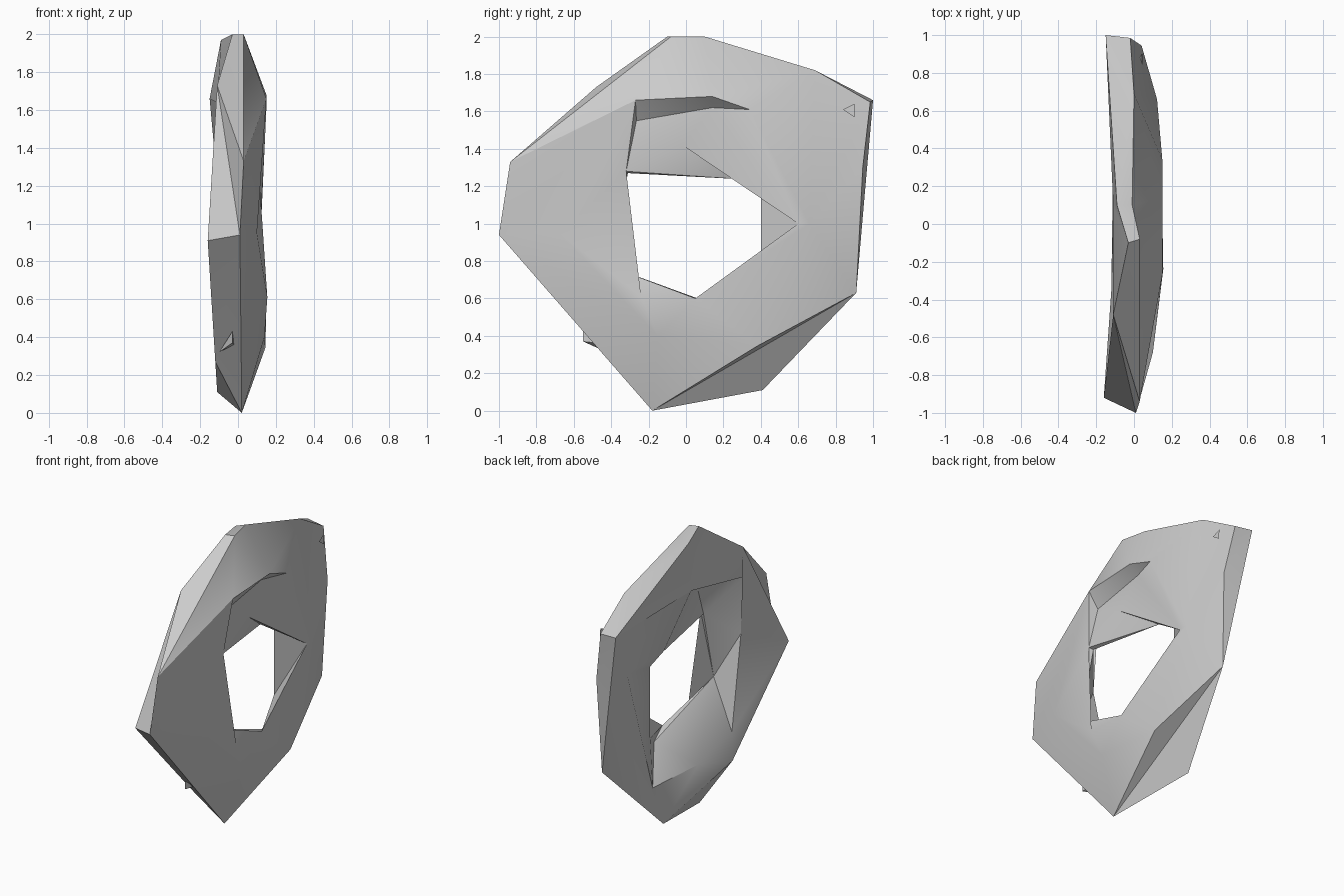
import bpy
import bmesh
import math
from mathutils import Vector

default_cube = bpy.data.objects.get("Cube")
if default_cube:
    bpy.data.objects.remove(default_cube, do_unlink=True)

HUB_Y, HUB_Z = 0.05, 1.0


def make_material(name, colour):
    material = bpy.data.materials.new(name)
    material.use_nodes = True
    material.diffuse_color = colour
    shader = next(node for node in material.node_tree.nodes if node.type == 'BSDF_PRINCIPLED')
    shader.inputs["Base Color"].default_value = colour
    return material


def angle_around_hub(vert):
    return math.atan2(vert.co.z - HUB_Z, vert.co.y - HUB_Y) % math.tau


def make_loop(mesh, points):
    """Add the points as vertices, ordered by angle around the hub."""
    return sorted((mesh.verts.new(point) for point in points), key=angle_around_hub)


def bridge(mesh, first, second):
    """Zip two closed loops of different counts together with triangles."""
    count_first, count_second = len(first), len(second)
    i = j = 0
    while i < count_first or j < count_second:
        next_first = angle_around_hub(first[(i + 1) % count_first])
        next_second = angle_around_hub(second[(j + 1) % count_second])
        if i + 1 >= count_first:
            next_first += math.tau
        if j + 1 >= count_second:
            next_second += math.tau
        a, b = first[i % count_first], second[j % count_second]
        if j >= count_second or (i < count_first and next_first <= next_second):
            mesh.faces.new((a, first[(i + 1) % count_first], b))
            i += 1
        else:
            mesh.faces.new((a, second[(j + 1) % count_second], b))
            j += 1


def finish(mesh, name, material, smooth_angle):
    bmesh.ops.remove_doubles(mesh, verts=mesh.verts[:], dist=0.0005)
    bmesh.ops.recalc_face_normals(mesh, faces=mesh.faces[:])
    data = bpy.data.meshes.new(name)
    mesh.to_mesh(data)
    mesh.free()
    data.materials.append(material)
    part = bpy.data.objects.new(name, data)
    bpy.context.collection.objects.link(part)
    bpy.ops.object.select_all(action='DESELECT')
    part.select_set(True)
    bpy.context.view_layer.objects.active = part
    bpy.ops.object.shade_smooth_by_angle(angle=math.radians(smooth_angle))
    return part


def make_chip(name, corners, tip, material):
    """A small three-sided splinter on the surface."""
    mesh = bmesh.new()
    verts = [mesh.verts.new(Vector(corner)) for corner in (*corners, tip)]
    for skipped in verts:
        mesh.faces.new([vert for vert in verts if vert is not skipped])
    return finish(mesh, name, material, 10)


grey = make_material("plain grey", (0.6, 0.6, 0.6, 1.0))

# Outer rim edge on the left side
left_rim = [(.01, -1, .94), (.03, -.94, 1.33), (.03, -.08, 2), (-.01, .1, 2), (0, .69, 1.82),
            (-.02, .985, 1.65), (.04, .945, 1.3), (.02, .91, .63), (.02, -.18, 0)]

# Raised crest of the left sidewall
left_crest = [(.1, -.68, .95), (.15, -.27, 1.66), (.15, .14, 1.68), (.15, .34, 1.61),
              (.122, .66, 1), (.145, .38, .345), (.14, -.15, .4)]

# Opening on the left side; its upper edge is set back to form a notch under the crest
opening_sides = [(.11, -.32, 1.28), (.12, .6, 1), (.15, .05, .6), (.155, -.24, .61)]
left_notch = opening_sides + [(.08, -.265, 1.55), (.085, .14, 1.62)]
left_opening = opening_sides + [(.1, -.02, 1.42)]

# Back of the opening, undercut at the front, with a hollow above it
right_opening = [(.08, -.31, 1.27), (0, .25, 1.24), (0, .4, 1.19), (0, .4, .68),
                 (.11, .2, .55), (.085, -.43, .78)]
right_hollow = right_opening + [(.05, -.2, 1.5)]

# Crest of the dished right sidewall, and its outer rim edge
right_crest = [(-.08, -.5, 1.1), (-.08, -.53, 1.49), (-.11, .1, 1.64), (-.12, .46, 1.65),
               (-.12, .83, 1.33), (-.11, .53, .41), (-.11, .02, .38), (-.1, -.37, .46)]
right_rim = [(-.16, -.92, .91), (-.11, -.48, 1.73), (-.03, -.1, 2), (-.09, .1, 1.97),
             (-.15, 1, 1.66), (-.065, .955, 1.15), (-.11, .41, .11), (-.12, -.35, .27)]

# Ring body: a closed chain of loops
ring = bmesh.new()
loops = [make_loop(ring, points) for points in (
    left_rim, left_crest, left_notch, left_opening,
    right_opening, right_hollow, right_crest, right_rim)]
for current, following in zip(loops, loops[1:] + loops[:1]):
    bridge(ring, current, following)
finish(ring, "ring_body", grey, 30)

# Small splinters on the lower front rim and the upper back sidewall
make_chip("lower_front_chip", [(-.03, -.55, .43), (-.03, -.55, .37), (-.1, -.44, .32)],
          (-.02, -.46, .36), grey)
make_chip("upper_back_chip", [(.045, .84, 1.61), (.04, .9, 1.64), (.045, .9, 1.57)],
          (.03, .88, 1.61), grey)
